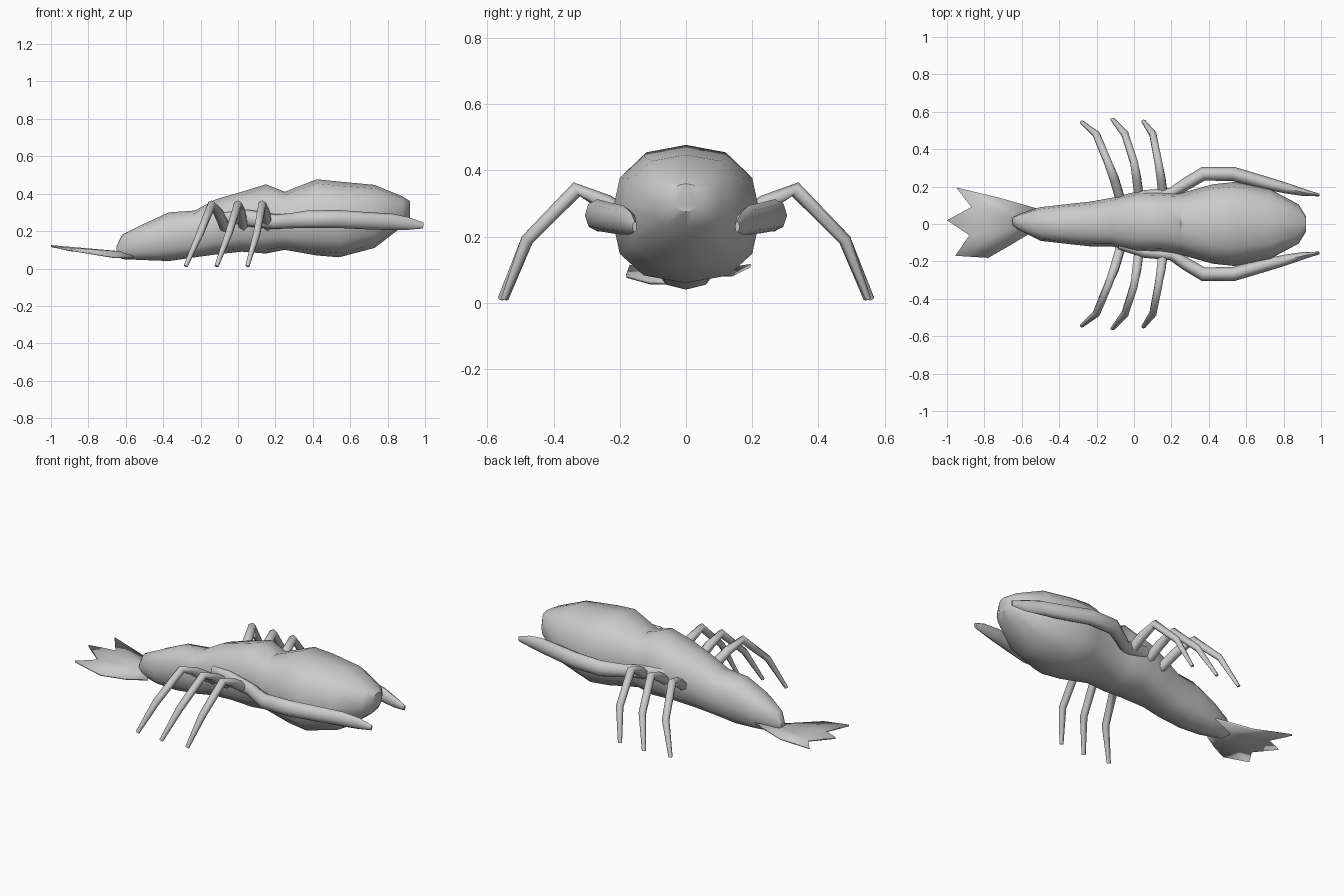
import bpy, bmesh, math
from mathutils import Vector

if "Cube" in bpy.data.objects:
    bpy.data.objects.remove(bpy.data.objects["Cube"], do_unlink=True)

grey = bpy.data.materials.new("shell_grey")
grey.use_nodes = True
grey.diffuse_color = (0.6, 0.6, 0.6, 1)
grey.node_tree.nodes["Principled BSDF"].inputs["Base Color"].default_value = grey.diffuse_color


def finish(name, bm, angle):
    bmesh.ops.recalc_face_normals(bm, faces=bm.faces)
    mesh = bpy.data.meshes.new(name)
    bm.to_mesh(mesh)
    bm.free()
    mesh.materials.append(grey)
    obj = bpy.data.objects.new(name, mesh)
    bpy.context.collection.objects.link(obj)
    bpy.ops.object.select_all(action="DESELECT")
    obj.select_set(True)
    bpy.context.view_layer.objects.active = obj
    bpy.ops.object.shade_smooth_by_angle(angle=math.radians(angle))
    return obj


def bulge(value, power):
    return math.copysign(abs(value) ** power, value)


def loft(name, rings, sides, angle, power=1.0):
    """Skin rings given as (centre, half-width vector, half-height vector)."""
    bm = bmesh.new()
    loops = []
    for c, u, v in rings:
        turns = [2 * math.pi * i / sides for i in range(sides)]
        loops.append([bm.verts.new(c + u * bulge(math.cos(a), power) + v * bulge(math.sin(a), power))
                      for a in turns])
    for a, b in zip(loops, loops[1:]):
        for i in range(sides):
            j = (i + 1) % sides
            bm.faces.new((a[i], a[j], b[j], b[i]))
    bm.faces.new(loops[0])
    bm.faces.new(loops[-1])
    return finish(name, bm, angle)


def limb(name, path, ref, sides=6):
    """Tapered tube along points of (x, y, z, half-width, half-height)."""
    pts = [Vector(p[:3]) for p in path]
    rings = []
    for i, p in enumerate(path):
        t = (pts[min(i + 1, len(pts) - 1)] - pts[max(i - 1, 0)]).normalized()
        u = t.cross(ref).normalized()
        rings.append((pts[i], u * p[3], u.cross(t) * p[4]))
    return loft(name, rings, sides, 65)


# Body: x, underside, top, half width, sideways shift
sections = [
    (-0.65, 0.075, 0.12, 0.02, 0.015),
    (-0.62, 0.05, 0.18, 0.04, 0.01),
    (-0.50, 0.045, 0.24, 0.09, 0.0),
    (-0.37, 0.04, 0.30, 0.105, 0.0),
    (-0.23, 0.06, 0.31, 0.12, 0.0),
    (-0.12, 0.075, 0.37, 0.13, 0.01),
    (0.02, 0.09, 0.41, 0.165, 0.01),
    (0.15, 0.08, 0.45, 0.16, 0.01),
    (0.25, 0.10, 0.41, 0.165, 0.0),
    (0.42, 0.07, 0.477, 0.212, 0.0),
    (0.54, 0.06, 0.465, 0.225, 0.0),
    (0.73, 0.11, 0.447, 0.185, 0.0),
    (0.88, 0.225, 0.385, 0.105, 0.0),
    (0.92, 0.275, 0.36, 0.04, 0.0),
]
loft("body", [(Vector((x, s, (lo + hi) / 2)), Vector((0, w, 0)), Vector((0, 0, (hi - lo) / 2)))
              for x, lo, hi, w, s in sections], 12, 38, 0.82)

# Tail fan: notched thin fin
bm = bmesh.new()
root = bm.verts.new((-0.60, 0.0, 0.085))
outline = [(-0.51, 0.08, 0.10), (-0.72, 0.14, 0.085), (-0.95, 0.195, 0.112),
           (-0.87, 0.09, 0.095), (-1.0, 0.02, 0.12), (-0.88, -0.06, 0.095),
           (-0.955, -0.17, 0.11), (-0.78, -0.18, 0.08), (-0.66, -0.11, 0.06),
           (-0.56, -0.05, 0.06)]
rim = [bm.verts.new(p) for p in outline]
for a, b in zip(rim, rim[1:]):
    bm.faces.new((root, a, b))
fan = finish("tail_fan", bm, 30)
thick = fan.modifiers.new("thickness", "SOLIDIFY")
thick.thickness = 0.01
thick.offset = 0

# Walking legs and long front claws on both sides
legs = [("rear", -0.07, -0.14, -0.28, 0.545), ("middle", 0.03, 0.0, -0.115, 0.56),
        ("front", 0.16, 0.13, 0.05, 0.55)]
for side, s in (("left", 1), ("right", -1)):
    for label, hip, knee, foot, reach in legs:
        mid = knee * 0.45 + foot * 0.55 + 0.015
        limb(f"{label}_leg_{side}", [
            (hip, 0.12 * s, 0.22, 0.028, 0.028),
            (hip * 0.5 + knee * 0.5, 0.24 * s, 0.30, 0.027, 0.027),
            (knee, 0.33 * s, 0.343, 0.023, 0.023),
            (mid, 0.48 * s, 0.19, 0.019, 0.021),
            (foot, reach * s, 0.012, 0.009, 0.012)], Vector((1, 0, 0)))
    claw = [(-0.08, 0.115, 0.27, 0.02, 0.03), (0.05, 0.15, 0.27, 0.03, 0.045),
            (0.20, 0.165, 0.25, 0.03, 0.04), (0.28, 0.215, 0.255, 0.034, 0.04),
            (0.37, 0.268, 0.263, 0.037, 0.047), (0.53, 0.268, 0.265, 0.038, 0.048),
            (0.70, 0.22, 0.255, 0.035, 0.046), (0.82, 0.19, 0.25, 0.028, 0.044),
            (0.91, 0.168, 0.24, 0.019, 0.034), (0.99, 0.155, 0.23, 0.007, 0.016)]
    limb(f"claw_{side}", [(x, y * s, z, w, h) for x, y, z, w, h in claw], Vector((0, 0, 1)), 8)
